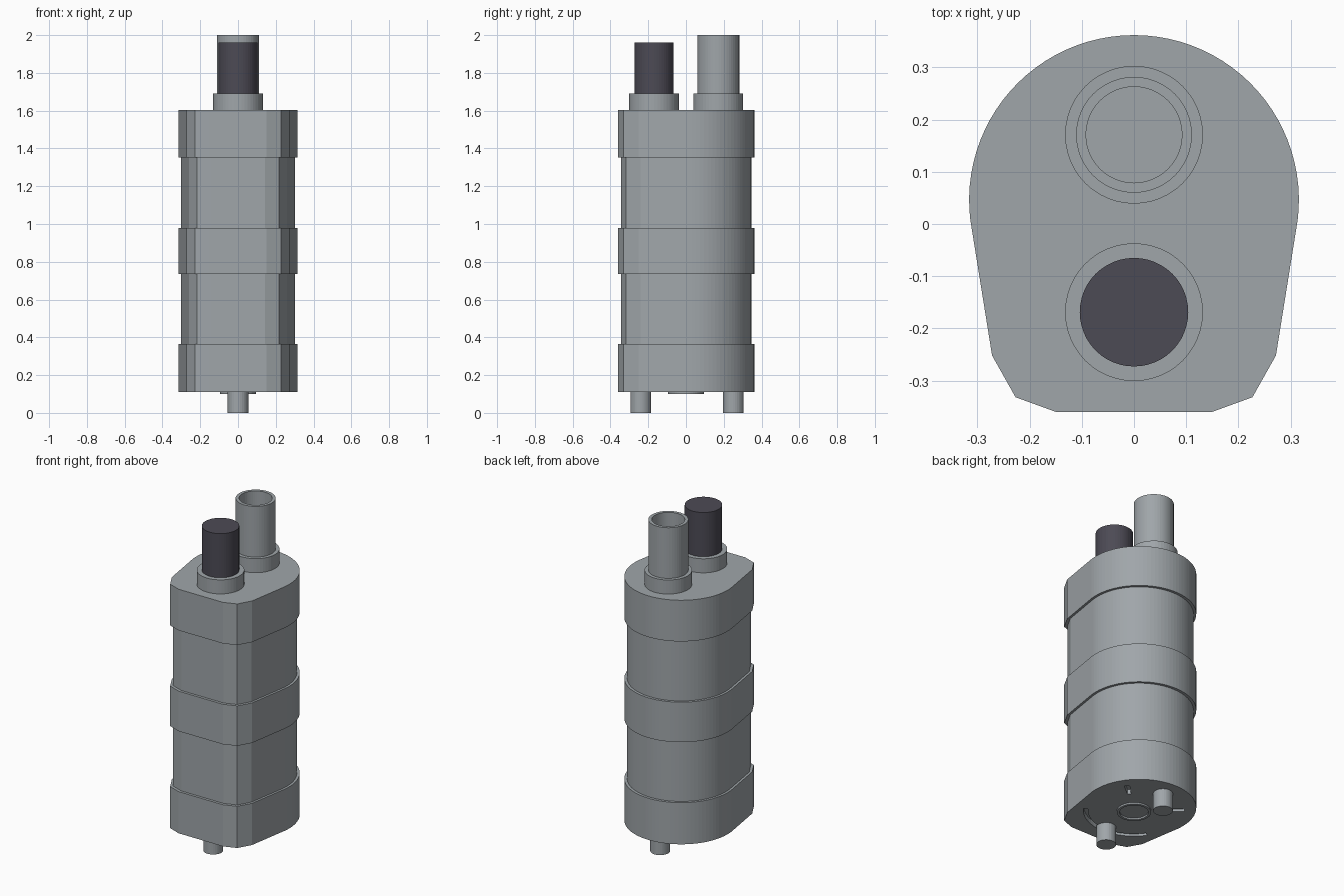
import bpy, bmesh
from math import sin, cos, pi, radians

if "Cube" in bpy.data.objects:
    bpy.data.objects.remove(bpy.data.objects["Cube"])


def material(name, rgb):
    m = bpy.data.materials.new(name)
    m.use_nodes = True
    m.diffuse_color = (*rgb, 1)
    m.node_tree.nodes["Principled BSDF"].inputs["Base Color"].default_value = (*rgb, 1)
    return m


GREY = material("steel grey", (0.35, 0.38, 0.40))
DARK = material("dark rubber", (0.073, 0.069, 0.09))


def make_object(name, bm, mat):
    bmesh.ops.recalc_face_normals(bm, faces=bm.faces)
    mesh = bpy.data.meshes.new(name)
    bm.to_mesh(mesh)
    bm.free()
    mesh.materials.append(mat)
    obj = bpy.data.objects.new(name, mesh)
    bpy.context.collection.objects.link(obj)
    return obj


def prism(name, outline, z0, z1, mat=GREY):
    """Extrude a closed outline from z0 to z1."""
    bm = bmesh.new()
    face = bm.faces.new([bm.verts.new((x, y, z0)) for x, y in outline])
    out = bmesh.ops.extrude_face_region(bm, geom=[face])
    for v in out["geom"]:
        if isinstance(v, bmesh.types.BMVert):
            v.co.z = z1
    return make_object(name, bm, mat)


def lathe(name, profile, y, mat=GREY, steps=48):
    """Spin a closed (radius, z) profile round an upright axis at (0, y)."""
    bm = bmesh.new()
    rings = []
    for i in range(steps):
        a = 2 * pi * i / steps
        rings.append([bm.verts.new((r * cos(a), y + r * sin(a), z)) for r, z in profile])
    n = len(profile)
    for i in range(steps):
        p, q = rings[i], rings[(i + 1) % steps]
        for j in range(n):
            k = (j + 1) % n
            bm.faces.new((p[j], q[j], q[k], p[k]))
    return make_object(name, bm, mat)


def circle(y, r, steps=48):
    return [(r * cos(2 * pi * i / steps), y + r * sin(2 * pi * i / steps)) for i in range(steps)]


def tube(name, y, outer, inner, z0, z1, mat=GREY):
    return lathe(name, [(inner, z0), (outer, z0), (outer, z1), (inner, z1)], y, mat)


def arc_band(r0, r1, a0, a1, steps):
    angles = [radians(a0 + (a1 - a0) * i / steps) for i in range(steps + 1)]
    return ([(r1 * cos(a), r1 * sin(a)) for a in angles]
            + [(r0 * cos(a), r0 * sin(a)) for a in reversed(angles)])


# Housing outline: round back, tapered sides and chamfered flat front
START, STEPS = radians(-7), 48
outline = []
for i in range(STEPS + 1):
    a = START + (pi - 2 * START) * i / STEPS
    outline.append((0.316 * cos(a), 0.046 + 0.316 * sin(a)))
corners = [(0.272, -0.252), (0.227, -0.332), (0.15, -0.36)]
outline += [(-x, y) for x, y in corners] + corners[::-1]
inner_outline = [(x * 0.955, y * 0.955) for x, y in outline]

# Housing: two recessed sleeves between three bands
prism("lower_sleeve", inner_outline, 0.365, 0.735)
prism("upper_sleeve", inner_outline, 0.98, 1.352)
bottom = prism("bottom_band", outline, 0.11, 0.365)
prism("middle_band", outline, 0.735, 0.98)
prism("top_band", outline, 1.352, 1.604)

# Grooves in the underside
grooves = {
    "front_groove": arc_band(0.255, 0.28, -145, -35, 24),
    "left_groove": arc_band(0.19, 0.28, 39, 45, 2),
    "right_groove": arc_band(0.19, 0.28, 135, 141, 2),
}
for name, shape in grooves.items():
    cutter = prism(name + "_cutter", shape, 0.05, 0.14)
    cutter.hide_render = True
    cutter.hide_set(True)
    mod = bottom.modifiers.new(name, "BOOLEAN")
    mod.operation = "DIFFERENCE"
    mod.solver = "EXACT"
    mod.object = cutter

# Underside ring and pegs
tube("bottom_ring", 0, 0.095, 0.08, 0.1, 0.112)
for name, y in (("front_peg", -0.24), ("back_peg", 0.25)):
    prism(name, circle(y, 0.055, 32), 0, 0.115)

# Open outlet pipe at the back, with its collar
tube("back_collar", 0.171, 0.132, 0.1, 1.6, 1.69)
tube("outlet_pipe", 0.171, 0.111, 0.092, 1.6, 2.0)

# Dark solid plug at the front, with its collar
prism("front_collar", circle(-0.169, 0.132), 1.6, 1.69)
prism("dark_plug", circle(-0.169, 0.104), 1.685, 1.96, DARK)
